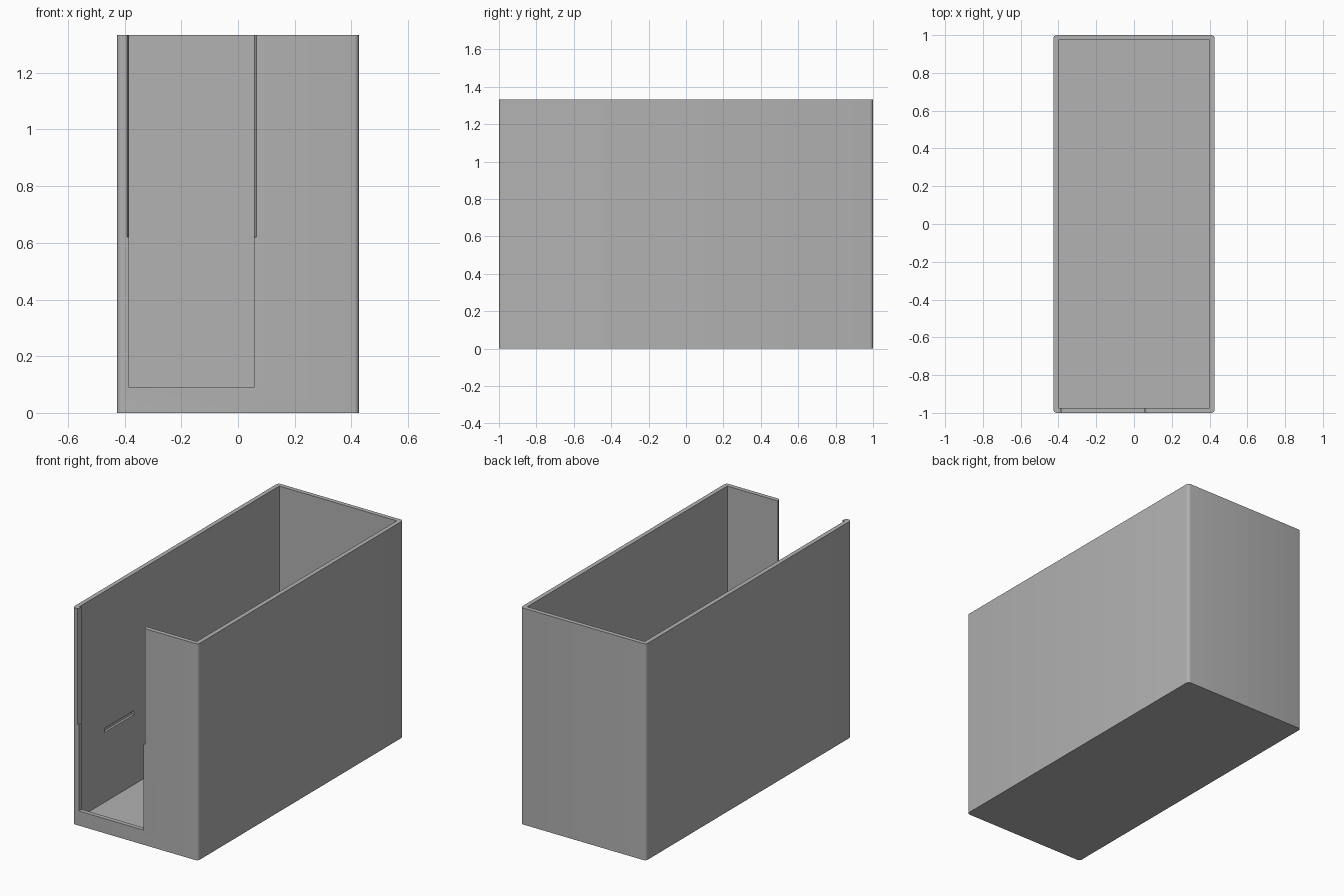
import bpy
import bmesh

cube = bpy.data.objects.get("Cube")
if cube:
    bpy.data.objects.remove(cube, do_unlink=True)

W, D, H = 0.427, 1.0, 1.333      # half width, half depth, height
WALL, FLOOR = 0.027, 0.035
TOP = H + 0.1                    # cutters overshoot the rim

grey = bpy.data.materials.new("plain_grey")
grey.use_nodes = True
colour = (0.445, 0.445, 0.445, 1)
grey.diffuse_color = colour
grey.node_tree.nodes["Principled BSDF"].inputs["Base Color"].default_value = colour


def prism(name, outline, z0, z1, corner=0):
    """Extrude an outline upward, optionally rounding its vertical edges."""
    bm = bmesh.new()
    base = bm.faces.new([bm.verts.new((x, y, z0)) for x, y in outline])
    ext = bmesh.ops.extrude_face_region(bm, geom=[base])
    for v in ext["geom"]:
        if isinstance(v, bmesh.types.BMVert):
            v.co.z = z1
    if corner:
        upright = [e for e in bm.edges
                   if abs(e.verts[0].co.z - e.verts[1].co.z) > 0.5]
        bmesh.ops.bevel(bm, geom=upright, offset=corner, segments=4,
                        profile=0.5, affect='EDGES')
    bmesh.ops.recalc_face_normals(bm, faces=bm.faces)
    mesh = bpy.data.meshes.new(name)
    bm.to_mesh(mesh)
    bm.free()
    mesh.materials.append(grey)
    obj = bpy.data.objects.new(name, mesh)
    bpy.context.collection.objects.link(obj)
    return obj


def rect(x0, x1, y0, y1):
    return [(x0, y0), (x1, y0), (x1, y1), (x0, y1)]


# Outer body with softly rounded upright corners
body = prism("open_box", rect(-W, W, -D, D), 0, H, corner=0.018)

# Jambs of the upper slot splay outward across the wall thickness
front, back = -D, -D + WALL
splay = [(-0.392, front - 0.0001), (0.065, front - 0.0001),
         (0.056, back + 0.0001), (-0.384, back + 0.0001)]

cutters = [
    # Hollow interior
    prism("interior_cutter", rect(-W + WALL, W - WALL, -D + WALL, D - WALL), FLOOR, TOP),
    # Front slot
    prism("slot_cutter", rect(-0.384, 0.056, -D - 0.1, -D + 0.1), 0.09, TOP),
    prism("splay_cutter", splay, 0.62, TOP),
    # Shallow groove on the inside of the right wall
    prism("groove_cutter", rect(-W + 0.013, -W + 0.05, -0.73, -0.44), 0.465, 0.49),
]

bpy.context.view_layer.objects.active = body
for cutter in cutters:
    cutter.hide_render = True
    cut = body.modifiers.new(cutter.name, 'BOOLEAN')
    cut.operation = 'DIFFERENCE'
    cut.solver = 'EXACT'
    cut.object = cutter
    bpy.ops.object.modifier_apply(modifier=cut.name)
    bpy.data.objects.remove(cutter, do_unlink=True)

# Smooth corners, sharp edges elsewhere
bpy.ops.object.select_all(action='DESELECT')
body.select_set(True)
bpy.ops.object.shade_smooth_by_angle()
